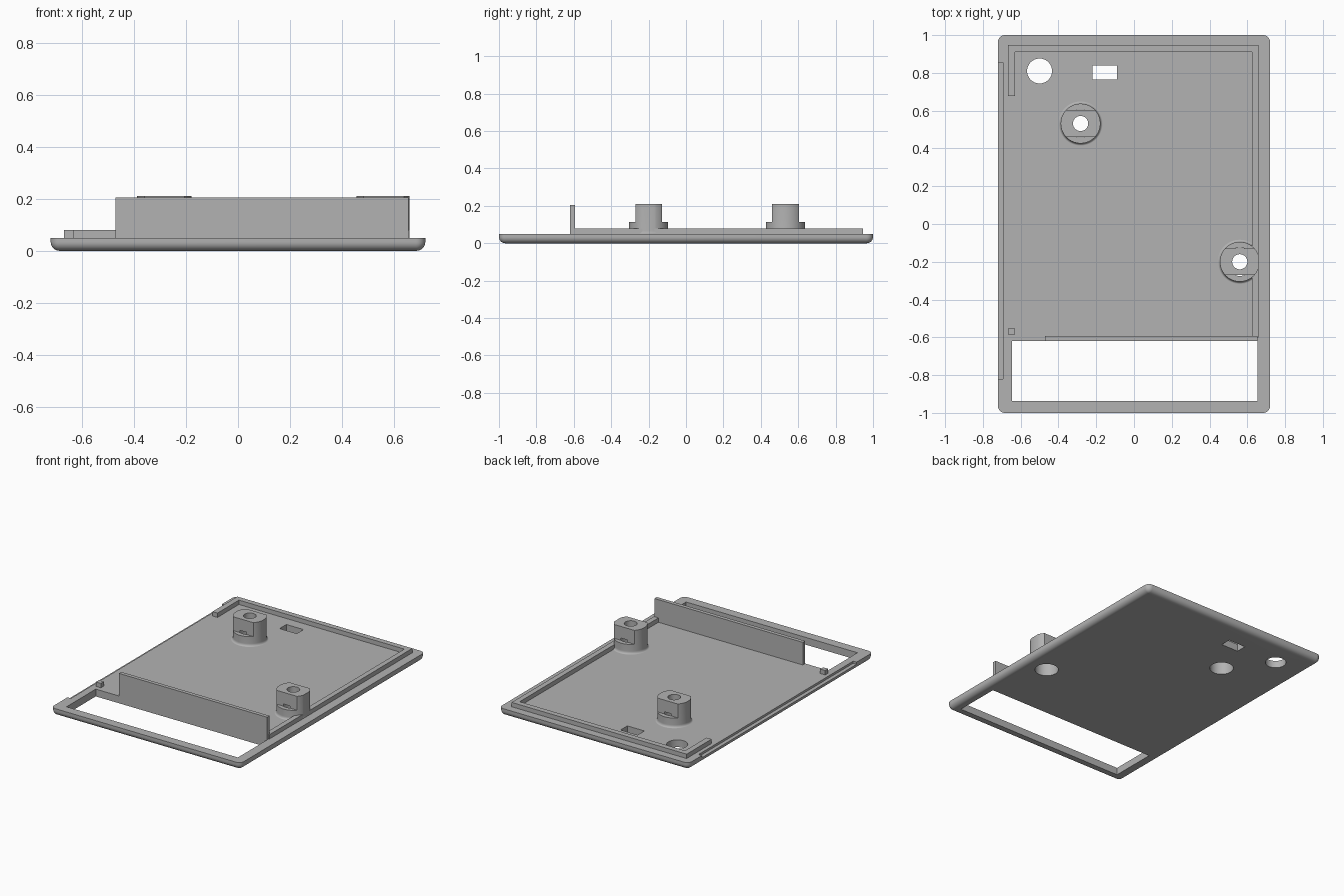
import bpy
import bmesh
from math import cos, sin, pi, radians

cube = bpy.data.objects.get("Cube")
if cube:
    bpy.data.objects.remove(cube, do_unlink=True)

grey = bpy.data.materials.new("plain grey")
grey.use_nodes = True
colour = (0.45, 0.45, 0.45, 1)
grey.diffuse_color = colour
grey.node_tree.nodes["Principled BSDF"].inputs["Base Color"].default_value = colour

FLOOR, LIP_TOP, STEP, BOSS_TOP = 0.05, 0.08, 0.115, 0.21
SUNK = 0.04  # added parts reach a little into the plate


def stack(name, rings):
    """Solid made of a pile of matching rings, capped at both ends."""
    bm = bmesh.new()
    loops = [[bm.verts.new(p) for p in ring] for ring in rings]
    for low, high in zip(loops, loops[1:]):
        for i in range(len(low)):
            j = (i + 1) % len(low)
            bm.faces.new((low[i], low[j], high[j], high[i]))
    bm.faces.new(loops[0][::-1])
    bm.faces.new(loops[-1])
    mesh = bpy.data.meshes.new(name)
    bm.to_mesh(mesh)
    bm.free()
    mesh.materials.append(grey)
    obj = bpy.data.objects.new(name, mesh)
    bpy.context.collection.objects.link(obj)
    return obj


def prism(name, outline, z0, z1):
    return stack(name, [[(x, y, z) for x, y in outline] for z in (z0, z1)])


def box(name, x0, x1, y0, y1, z0, z1):
    return prism(name, [(x0, y0), (x1, y0), (x1, y1), (x0, y1)], z0, z1)


def turned(name, cx, cy, profile, n=64):
    angles = [2 * pi * i / n for i in range(n)]
    return stack(name, [[(cx + r * cos(a), cy + r * sin(a), z) for a in angles]
                        for r, z in profile])


def cut(obj, *cutters):
    for cutter in cutters:
        mod = obj.modifiers.new("cut", "BOOLEAN")
        mod.operation, mod.solver, mod.object = "DIFFERENCE", "EXACT", cutter
        bpy.context.view_layer.objects.active = obj
        bpy.ops.object.modifier_apply(modifier=mod.name)
        bpy.data.objects.remove(cutter, do_unlink=True)


def smooth(obj):
    bpy.ops.object.select_all(action="DESELECT")
    obj.select_set(True)
    bpy.context.view_layer.objects.active = obj
    bpy.ops.object.shade_smooth_by_angle(angle=radians(30))


# Base plate with rounded corners and a rounded lower edge
R = 0.036


def plate_ring(radius, z):
    ring = []
    for k, (sx, sy) in enumerate([(1, 1), (-1, 1), (-1, -1), (1, -1)]):
        for i in range(9):
            a = (k + i / 8) * pi / 2
            ring.append((sx * (0.72 - R) + radius * cos(a),
                         sy * (1 - R) + radius * sin(a), z))
    return ring


ROUND = 0.034
edge = [i / 8 * pi / 2 for i in range(9)]
plate = stack("base_plate",
              [plate_ring(R - ROUND + ROUND * sin(a), ROUND * (1 - cos(a))) for a in edge]
              + [plate_ring(R, FLOOR)])

# Screw bosses: flared foot, flat-sided top, stepped screw hole
bosses = {"rear_boss": (-0.283, 0.532), "side_boss": (0.56, -0.2)}
BORE = 0.075


def bore(cx, cy):
    return turned("bore", cx, cy, [(BORE, -0.1), (BORE, 0.13)])


# Openings through the plate and the shallow recess along the right rim
cut(plate,
    box("window", -0.645, 0.655, -0.937, -0.62, -0.1, 0.2),
    box("slot", -0.22, -0.09, 0.765, 0.838, -0.1, 0.2),
    turned("round_hole", -0.5, 0.81, [(0.066, -0.1), (0.066, 0.2)]),
    box("recess", -0.8, -0.694, -0.82, 0.855, 0.035, 0.2),
    *[bore(*c) for c in bosses.values()])
smooth(plate)

for name, (cx, cy) in bosses.items():
    flare = [(0.105 + 0.012 * (1 - sin(a)), FLOOR + 0.018 * (1 - cos(a))) for a in edge]
    boss = turned(name, cx, cy, [(0.117, SUNK)] + flare + [(0.105, BOSS_TOP)])
    cutters = [box("flat", cx - 0.2, cx + 0.2, cy + y0, cy + y1, STEP, 0.3)
               for y0, y1 in ((0.071, 0.2), (-0.2, -0.071))]
    cutters += [bore(cx, cy), turned("screw_hole", cx, cy, [(0.04, 0), (0.04, 0.3)])]
    if name == "side_boss":
        cutters.append(box("trim", 0.66, 0.9, cy - 0.2, cy + 0.2, 0, 0.3))
    cut(boss, *cutters)
    smooth(boss)

# Raised lip around the back and left side, with a short return on the right
lip = prism("locating_lip",
            [(0.66, -0.6), (0.66, 0.947), (-0.668, 0.947), (-0.668, 0.677),
             (-0.63, 0.677), (-0.63, 0.91), (0.625, 0.91), (0.625, -0.6)],
            SUNK, LIP_TOP)
sx, sy = bosses["side_boss"]
cut(lip, turned("boss_gap", sx, sy, [(0.1, 0), (0.1, 0.2)]))

# Small locating peg and the tall wall behind the window
box("locating_peg", -0.668, -0.63, -0.586, -0.554, SUNK, LIP_TOP)
box("window_wall", -0.47, 0.655, -0.62, -0.594, SUNK, 0.205)
